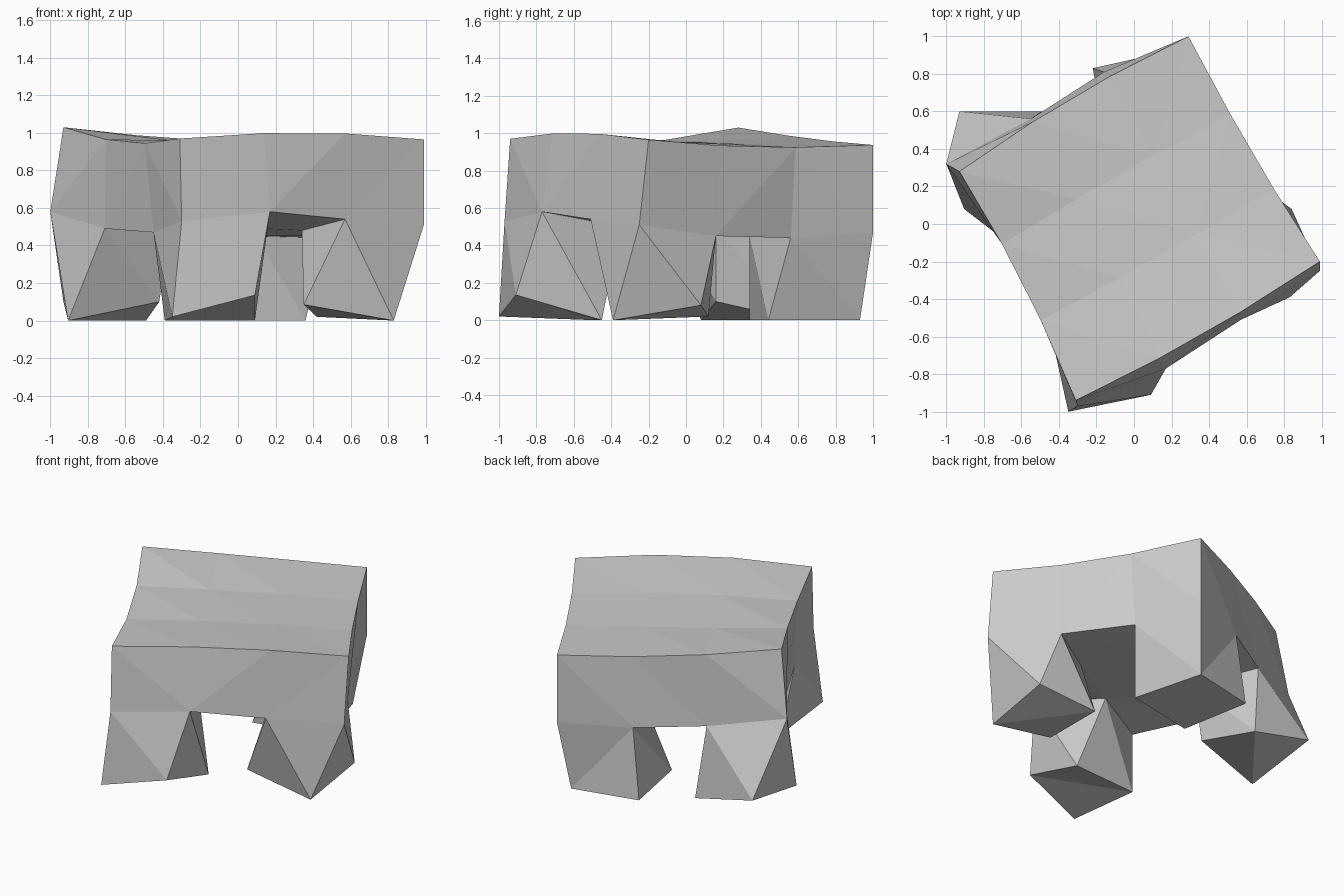
import bpy
import bmesh
from mathutils import Vector

old = bpy.data.objects.get("Cube")
if old:
    bpy.data.objects.remove(old, do_unlink=True)

# One plain grey for everything
grey = bpy.data.materials.new("plain_grey")
grey.use_nodes = True
grey.diffuse_color = (0.6, 0.6, 0.6, 1)
grey.node_tree.nodes["Principled BSDF"].inputs["Base Color"].default_value = grey.diffuse_color

CELLS = 3
corner_cells = {
    "front_right_leg": (0, 0),
    "front_left_leg": (2, 0),
    "back_left_leg": (2, 2),
    "back_right_leg": (0, 2),
}


def cell_corners(i, j):
    """Grid corners around one cell, in turning order."""
    return [(i, j), (i + 1, j), (i + 1, j + 1), (i, j + 1)]


def bow(t):
    """Zero at both ends of an edge, one at its thirds."""
    return 4.5 * t * (1 - t)


def build_object(name, polygons):
    """Join polygons given as point lists into one flat-shaded object."""
    bm = bmesh.new()
    for polygon in polygons:
        bm.faces.new([bm.verts.new(point) for point in polygon])
    bmesh.ops.remove_doubles(bm, verts=bm.verts, dist=0.0005)
    bmesh.ops.recalc_face_normals(bm, faces=bm.faces)
    bmesh.ops.triangulate(bm, faces=bm.faces, quad_method='SHORT_EDGE')
    mesh = bpy.data.meshes.new(name)
    bm.to_mesh(mesh)
    bm.free()
    mesh.materials.append(grey)
    part = bpy.data.objects.new(name, mesh)
    bpy.context.scene.collection.objects.link(part)
    return part


# Top surface: four corners blended, with each edge bowed a little
front_right = Vector((-0.31, -0.94, 0.97))
front_left = Vector((0.99, -0.2, 0.965))
back_right = Vector((-0.93, 0.28, 1.03))
back_left = Vector((0.29, 1, 0.937))
front_bow = Vector((0.015, -0.02, 0.03))
back_bow = Vector((-0.015, 0.025, -0.012))
left_bow = Vector((-0.01, -0.015, -0.022))
right_bow = Vector((0.02, 0.02, -0.045))


def top_point(i, j):
    u, v = i / CELLS, j / CELLS
    flat = front_right.lerp(front_left, u).lerp(back_right.lerp(back_left, u), v)
    across = front_bow.lerp(back_bow, v) * bow(u)
    along = right_bow.lerp(left_bow, u) * bow(v)
    return flat + across + along


# Uneven underside of the body, row by row from front to back
under_rows = [
    [(-0.3, -0.97, 0.53), (0.17, -0.77, 0.58), (0.57, -0.51, 0.54), (0.99, -0.25, 0.51)],
    [(-0.45, -0.55, 0.47), (-0.06, -0.35, 0.5), (0.34, -0.11, 0.48), (0.73, 0.16, 0.45)],
    [(-0.71, -0.07, 0.49), (-0.36, 0.16, 0.48), (0.1, 0.34, 0.45), (0.46, 0.56, 0.44)],
    [(-1, 0.32, 0.58), (-0.55, 0.56, 0.5), (-0.16, 0.81, 0.48), (0.29, 1, 0.47)],
]


def under_point(i, j):
    return Vector(under_rows[j][i])


# Body: top cells, underside cells between the legs, and the outer walls
body_faces = []
for i in range(CELLS):
    for j in range(CELLS):
        corners = cell_corners(i, j)
        body_faces.append([top_point(*c) for c in corners])
        if (i, j) not in corner_cells.values():
            body_faces.append([under_point(*c) for c in corners])

for k in range(CELLS):
    for side in (0, CELLS):
        for a, b in (((k, side), (k + 1, side)), ((side, k), (side, k + 1))):
            body_faces.append([top_point(*a), top_point(*b), under_point(*b), under_point(*a)])

build_object("body", body_faces)

# Legs: each runs from a corner cell of the underside down to a tilted foot
feet = {
    "front_right_leg": [(-0.35, -1, 0.02), (0.09, -0.91, 0.135), (0.09, -0.45, 0), (-0.39, -0.48, 0)],
    "front_left_leg": [(0.35, -0.4, 0.085), (0.83, -0.39, 0), (0.84, 0.08, 0.08), (0.42, 0.12, 0.02)],
    "back_left_leg": [(-0.13, 0.34, 0), (0.36, 0.44, 0), (0.23, 0.93, 0), (-0.22, 0.83, 0)],
    "back_right_leg": [(-0.42, 0.16, 0.1), (-0.49, 0.6, 0), (-0.93, 0.6, 0.1), (-0.905, 0.08, 0)],
}

for name, cell in corner_cells.items():
    hips = [under_point(*c) for c in cell_corners(*cell)]
    foot = feet[name]
    faces = [foot]
    for k in range(4):
        n = (k + 1) % 4
        faces.append([hips[k], hips[n], foot[n], foot[k]])
    build_object(name, faces)
